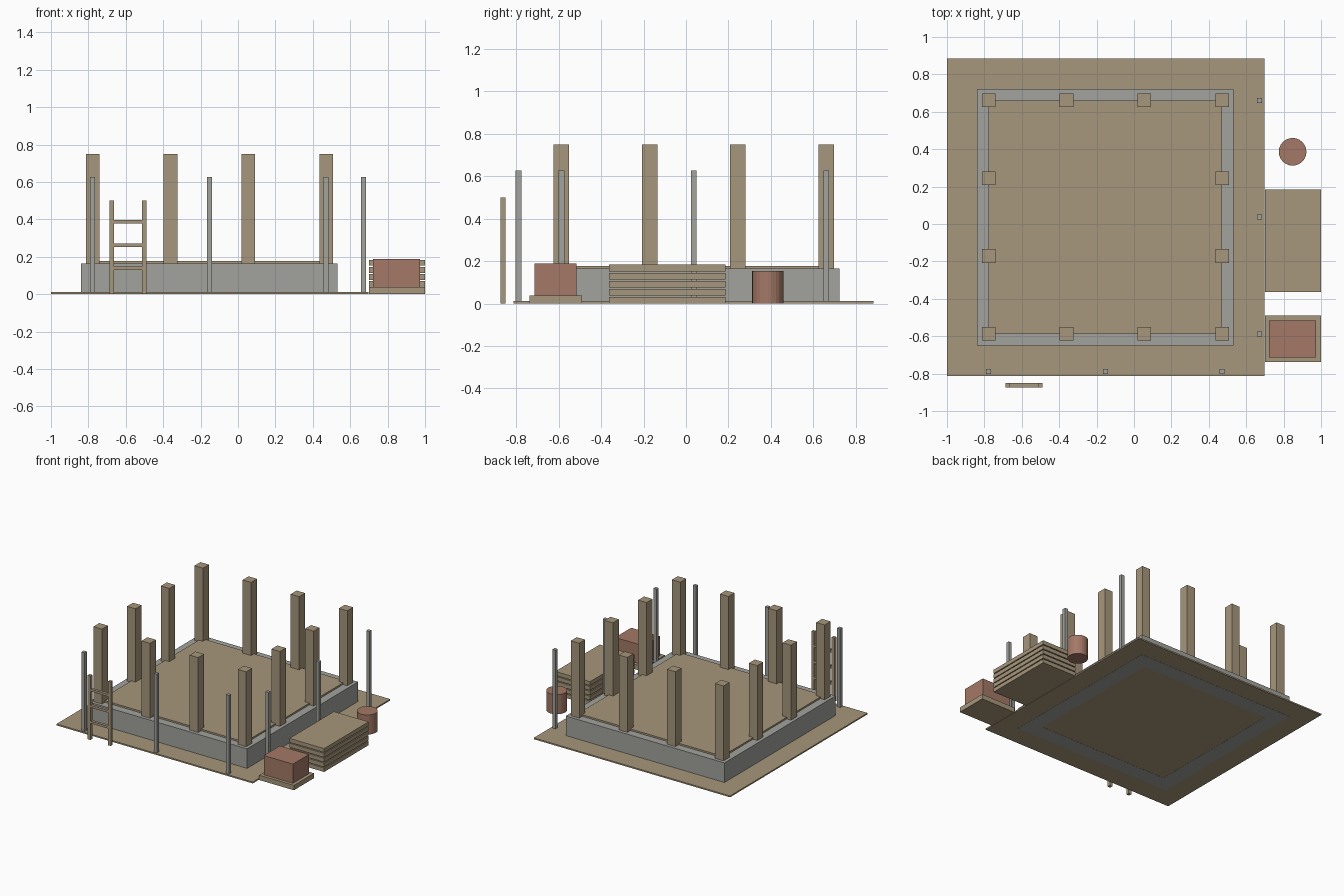
import bpy
import bmesh
from mathutils import Matrix, Vector

if "Cube" in bpy.data.objects:
    bpy.data.objects.remove(bpy.data.objects["Cube"], do_unlink=True)


def material(name, rgb):
    m = bpy.data.materials.new(name)
    m.use_nodes = True
    m.diffuse_color = (*rgb, 1)
    m.node_tree.nodes["Principled BSDF"].inputs["Base Color"].default_value = (*rgb, 1)
    return m


tan = material("tan wood", (0.39, 0.31, 0.2))
grey = material("concrete grey", (0.36, 0.36, 0.34))
brick = material("brick red", (0.37, 0.19, 0.135))


def finish(name, bm, mat):
    mesh = bpy.data.meshes.new(name)
    bm.to_mesh(mesh)
    bm.free()
    mesh.materials.append(mat)
    obj = bpy.data.objects.new(name, mesh)
    bpy.context.collection.objects.link(obj)
    return obj


def box(name, mat, x, y, z):
    """Box from (min, max) ranges on each axis."""
    lo, hi = Vector((x[0], y[0], z[0])), Vector((x[1], y[1], z[1]))
    bm = bmesh.new()
    bmesh.ops.create_cube(bm, size=1, matrix=Matrix.Translation((lo + hi) / 2)
                          @ Matrix.Diagonal((*(hi - lo), 1)))
    return finish(name, bm, mat)


def post(name, mat, x, y, width, z):
    h = width / 2
    return box(name, mat, (x - h, x + h), (y - h, y + h), z)


# Column grid: x and y centre lines, shared by walls, slab and posts
grid_x = [-0.777 + 0.416 * i for i in range(4)]
grid_y = [-0.587 + 0.416 * i for i in range(4)]
x0, x1, y0, y1 = grid_x[0], grid_x[-1], grid_y[0], grid_y[-1]

# Site plate
box("ground_plate", tan, (-1, 0.697), (-0.813, 0.884), (0.001, 0.012))

# Foundation walls as one closed ring
wall = 0.062
bm = bmesh.new()
rings = []
for offset, z in ((wall, 0), (wall, 0.165), (-wall, 0.165), (-wall, 0)):
    rings.append([bm.verts.new(p) for p in (
        (x0 - offset, y0 - offset, z), (x1 + offset, y0 - offset, z),
        (x1 + offset, y1 + offset, z), (x0 - offset, y1 + offset, z))])
for r in range(4):
    a, b = rings[r], rings[(r + 1) % 4]
    for i in range(4):
        j = (i + 1) % 4
        bm.faces.new((a[i], a[j], b[j], b[i]))
finish("foundation_wall", bm, grey)

# Floor slab reaching the wall centre lines
box("floor_slab", tan, (x0, x1), (y0, y1), (0.14, 0.178))

# Columns around the perimeter
for i, x in enumerate(grid_x):
    for j, y in enumerate(grid_y):
        if i in (0, 3) or j in (0, 3):
            post("column", tan, x, y, 0.073, (0.165, 0.75))

# Scaffold poles along the front and the left side
for t in (0, 0.5, 1):
    post("scaffold_pole", grey, x0 + t * (x1 - x0), -0.789, 0.027, (0.002, 0.627))
    post("scaffold_pole", grey, 0.67, y0 + t * (y1 - y0), 0.027, (0.002, 0.627))

# Ladder
for x in (-0.676, -0.5):
    post("ladder_rail", tan, x, -0.862, 0.024, (0, 0.5))
for z in (0.138, 0.262, 0.388):
    box("ladder_rung", tan, (-0.67, -0.506), (-0.873, -0.851), (z - 0.009, z + 0.009))

# Stack of boards
for i in range(5):
    z = i * 0.038
    box("board", tan, (0.7, 1), (-0.364, 0.185), (z, z + 0.031))

# Brick pile on a pallet
box("pallet", tan, (0.7, 1), (-0.738, -0.49), (0, 0.038))
box("brick_pile", brick, (0.722, 0.974), (-0.713, -0.515), (0.038, 0.188))

# Barrel
bm = bmesh.new()
bmesh.ops.create_cone(bm, cap_ends=True, segments=24, radius1=0.074, radius2=0.074,
                      depth=0.153, matrix=Matrix.Translation((0.848, 0.386, 0.0765)))
finish("barrel", bm, brick)
